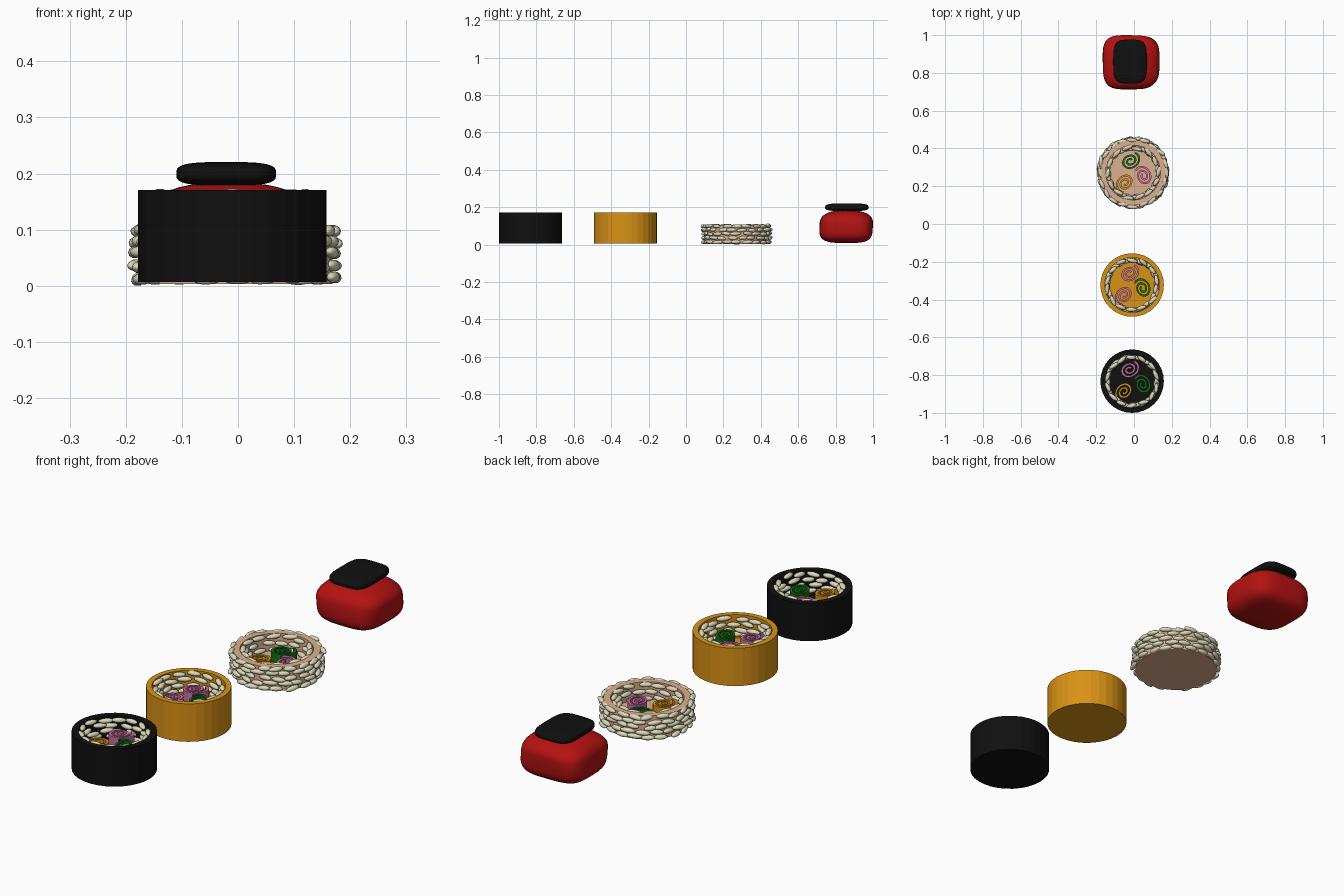
import bpy, bmesh, math, random
from mathutils import Matrix, Vector

if "Cube" in bpy.data.objects:
    bpy.data.objects.remove(bpy.data.objects["Cube"])

random.seed(4)


def material(name, rgb):
    m = bpy.data.materials.new(name)
    m.diffuse_color = (*rgb, 1)
    m.use_nodes = True
    m.node_tree.nodes["Principled BSDF"].inputs["Base Color"].default_value = m.diffuse_color
    return m


BLACK = material("seaweed black", (0.005, 0.005, 0.005))
ORANGE = material("roe orange", (0.70, 0.29, 0.008))
TAN = material("pale tan", (0.72, 0.44, 0.27))
RICE = material("rice cream", (0.72, 0.69, 0.50))
GREEN = material("leaf green", (0.008, 0.16, 0.008))
PINK = material("fish pink", (0.60, 0.16, 0.37))
RED = material("tuna red", (0.46, 0.006, 0.006))


def finish(bm, name, mat, smooth=False):
    bmesh.ops.recalc_face_normals(bm, faces=bm.faces)
    me = bpy.data.meshes.new(name)
    for f in bm.faces:
        f.smooth = smooth
    bm.to_mesh(me)
    bm.free()
    me.materials.append(mat)
    ob = bpy.data.objects.new(name, me)
    bpy.context.collection.objects.link(ob)
    return ob


# Open cup: outer wall, flat rim, inner wall and floor
def cup(name, mat, c, ro, ri, z0, z1, floor, n=32):
    bm = bmesh.new()
    rings = []
    for r, z in ((ro, z0), (ro, z1), (ri, z1), (ri, floor)):
        rings.append([bm.verts.new((c[0] + r * math.cos(2 * math.pi * i / n),
                                    c[1] + r * math.sin(2 * math.pi * i / n), z))
                      for i in range(n)])
    for a, b in zip(rings, rings[1:]):
        for i in range(n):
            j = (i + 1) % n
            bm.faces.new((a[i], a[j], b[j], b[i]))
    bm.faces.new(rings[0])
    bm.faces.new(rings[-1])
    return finish(bm, name, mat)


# Rings of rice grains lying along the wall
def grains(name, c, r, heights, count, jitter):
    bm = bmesh.new()
    for k, z in enumerate(heights):
        for i in range(count):
            a = 2 * math.pi * (i + 0.5 * (k % 2) + random.uniform(-.15, .15)) / count
            rr = r + random.uniform(-jitter, jitter)
            m = (Matrix.Translation((c[0] + rr * math.cos(a), c[1] + rr * math.sin(a),
                                     z + random.uniform(-.003, .003)))
                 @ Matrix.Rotation(a + math.pi / 2 + random.uniform(-.3, .3), 4, 'Z')
                 @ Matrix.Rotation(random.uniform(-.12, .12), 4, 'Y')
                 @ Matrix.Diagonal((random.uniform(.025, .031), .0115, .0105, 1))
                 @ Matrix.Rotation(math.pi / 2, 4, 'Y'))
            bmesh.ops.create_uvsphere(bm, u_segments=10, v_segments=8, radius=1, matrix=m)
    return finish(bm, name, RICE, True)


# Rolled filling: a spiral strip standing on the cup floor
def swirl(name, mat, c, z0, z1, turn, n=44):
    bm = bmesh.new()
    prev = None
    rot = Matrix.Rotation(turn, 3, 'Z')
    for i in range(n + 1):
        t = i / n
        a = 2 * math.pi * 2.1 * t
        section = []
        for off, z in ((-.0055, z0), (.0055, z0), (.0055, z1), (-.0055, z1)):
            r = 0.008 + 0.041 * t + off
            p = rot @ Vector((r * math.cos(a) * 1.08, r * math.sin(a) * 0.88, 0))
            section.append(bm.verts.new((c[0] + p.x, c[1] + p.y, z)))
        if prev:
            for k in range(4):
                j = (k + 1) % 4
                bm.faces.new((prev[k], prev[j], section[j], section[k]))
        else:
            bm.faces.new(section)
        prev = section
    bm.faces.new(prev)
    return finish(bm, name, mat)


# Three fillings inside a roll
def fillings(prefix, c, z0, z1, mats):
    spots = ((-.015, .062, 0.5), (.055, -.018, 2.0), (-.042, -.055, 4.0))
    for i, ((x, y, t), m) in enumerate(zip(spots, mats)):
        swirl(f"{prefix}_filling_{i + 1}", m, (c[0] + x, c[1] + y), z0, z1, t)


# Rounded pillow shape
def pillow(name, mat, c, half, plan, side, lump=0.0, droop=0.0):
    def pw(v, e):
        return math.copysign(abs(v) ** e, v) if abs(v) > 1e-6 else 0.0
    bm = bmesh.new()
    bmesh.ops.create_uvsphere(bm, u_segments=48, v_segments=24, radius=1)
    for v in bm.verts:
        s = math.hypot(v.co.x, v.co.y)
        a = math.atan2(v.co.y, v.co.x)
        rr = pw(s, side)
        x, y, z = rr * pw(math.cos(a), plan), rr * pw(math.sin(a), plan), pw(v.co.z, side)
        w = 1 + lump * math.sin(3 * a + 1 + 2 * z)
        z -= droop * (x * x + y * y) * (z > 0) * z
        v.co = (c[0] + half[0] * x * w, c[1] + half[1] * y * w, c[2] + half[2] * z)
    return finish(bm, name, mat, True)


# Black seaweed roll
c = (-0.01, -0.832)
cup("seaweed_wrap", BLACK, c, 0.168, 0.142, 0.007, 0.171, 0.07)
grains("seaweed_roll_rice", c, 0.129, (0.09, 0.112, 0.136, 0.16), 14, 0.005)
fillings("seaweed_roll", c, 0.07, 0.132, (PINK, GREEN, ORANGE))

# Orange roll
c = (-0.01, -0.323)
cup("orange_wrap", ORANGE, c, 0.168, 0.145, 0.007, 0.171, 0.07)
grains("orange_roll_rice", c, 0.131, (0.09, 0.112, 0.136, 0.16), 14, 0.005)
fillings("orange_roll", c, 0.07, 0.132, (PINK, GREEN, PINK))

# Rice-covered roll
c = (-0.005, 0.272)
cup("rice_roll_base", TAN, c, 0.173, 0.145, 0.004, 0.106, 0.03)
grains("rice_roll_outer_rice", c, 0.177, (0.014, 0.036, 0.058, 0.079, 0.1), 20, 0.005)
grains("rice_roll_inner_rice", c, 0.131, (0.042, 0.07, 0.098), 14, 0.005)
fillings("rice_roll", c, 0.03, 0.072, (GREEN, PINK, ORANGE))

# Red piece with seaweed on top
pillow("red_fish_body", RED, (-0.017, 0.857, 0.097), (0.15, 0.143, 0.088), 0.55, 0.55, 0.015, 0.18)
pillow("seaweed_topper", BLACK, (-0.021, 0.86, 0.2), (0.089, 0.116, 0.021), 0.5, 0.6)

# Stand on the ground
bpy.context.view_layer.update()
low = min(v.co.z for o in bpy.data.objects for v in o.data.vertices)
for o in bpy.data.objects:
    o.data.transform(Matrix.Translation((0, 0, -low)))
